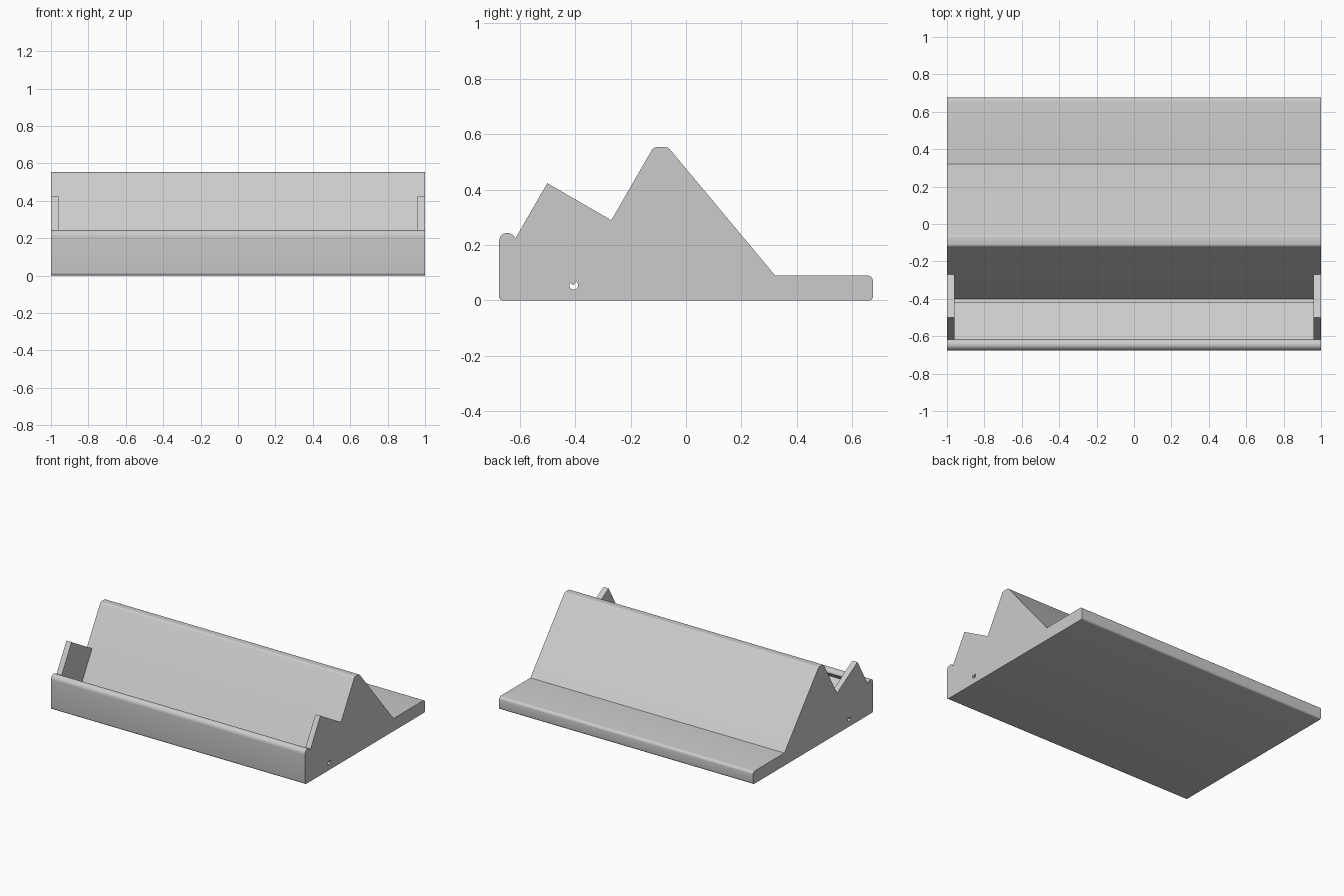
import bpy
import bmesh
from math import cos, sin, radians
from mathutils import Vector

if "Cube" in bpy.data.objects:
    bpy.data.objects.remove(bpy.data.objects["Cube"], do_unlink=True)

grey = bpy.data.materials.new("light grey plastic")
grey.use_nodes = True
COLOUR = (0.6, 0.6, 0.6, 1)
grey.diffuse_color = COLOUR
grey.node_tree.nodes["Principled BSDF"].inputs["Base Color"].default_value = COLOUR


def arc(y, z, r, start, end, steps):
    """Points on an arc in the side plane, angles in degrees."""
    angles = [radians(start + (end - start) * i / steps) for i in range(steps + 1)]
    return [(y + r * cos(a), z + r * sin(a)) for a in angles]


def extrude_profile(name, profile, x0, x1):
    """Extrude a side profile (y, z) from x0 to x1."""
    bm = bmesh.new()
    face = bm.faces.new([bm.verts.new((x0, y, z)) for y, z in profile])
    grown = bmesh.ops.extrude_face_region(bm, geom=[face])["geom"]
    verts = [g for g in grown if isinstance(g, bmesh.types.BMVert)]
    bmesh.ops.translate(bm, verts=verts, vec=(x1 - x0, 0, 0))
    bmesh.ops.recalc_face_normals(bm, faces=bm.faces)
    mesh = bpy.data.meshes.new(name)
    bm.to_mesh(mesh)
    bm.free()
    mesh.materials.append(grey)
    obj = bpy.data.objects.new(name, mesh)
    bpy.context.collection.objects.link(obj)
    bpy.ops.object.select_all(action="DESELECT")
    obj.select_set(True)
    bpy.context.view_layer.objects.active = obj
    bpy.ops.object.shade_smooth_by_angle(angle=radians(30))
    return obj


# Tilted slot: its corner sits on the axis of a small drain channel
corner = Vector((-0.405, 0.055))
along_floor = Vector((cos(radians(150)), sin(radians(150))))
along_back = Vector((cos(radians(60)), sin(radians(60))))
depth, height, channel = 0.267, 0.271, 0.016
slot_front = corner + along_floor * depth

# Body: base, rear shelf, sloped ridge, slot with channel, rounded front lip
body = (
    arc(-0.66, 0.015, 0.015, 270, 180, 4)
    + [(-0.675, 0.21)]
    + arc(-0.645, 0.214, 0.03, 172, 10, 8)
    + [tuple(slot_front)]
    + arc(corner.x, corner.y, channel, 150, 420, 18)
    + arc(-0.106, 0.533, 0.02, 150, 90, 4)
    + arc(-0.074, 0.533, 0.02, 90, 40, 4)
    + [(0.322, 0.09)]
    + arc(0.655, 0.07, 0.02, 90, 0, 5)
    + arc(0.66, 0.015, 0.015, 0, -90, 4)
)
extrude_profile("stand_body", body, -1, 1)

# End walls closing the slot on both sides
wall = [corner, slot_front, slot_front + along_back * height, corner + along_back * height]
for name, x in (("left_end_wall", 0.96), ("right_end_wall", -1)):
    extrude_profile(name, wall, x, x + 0.04)
